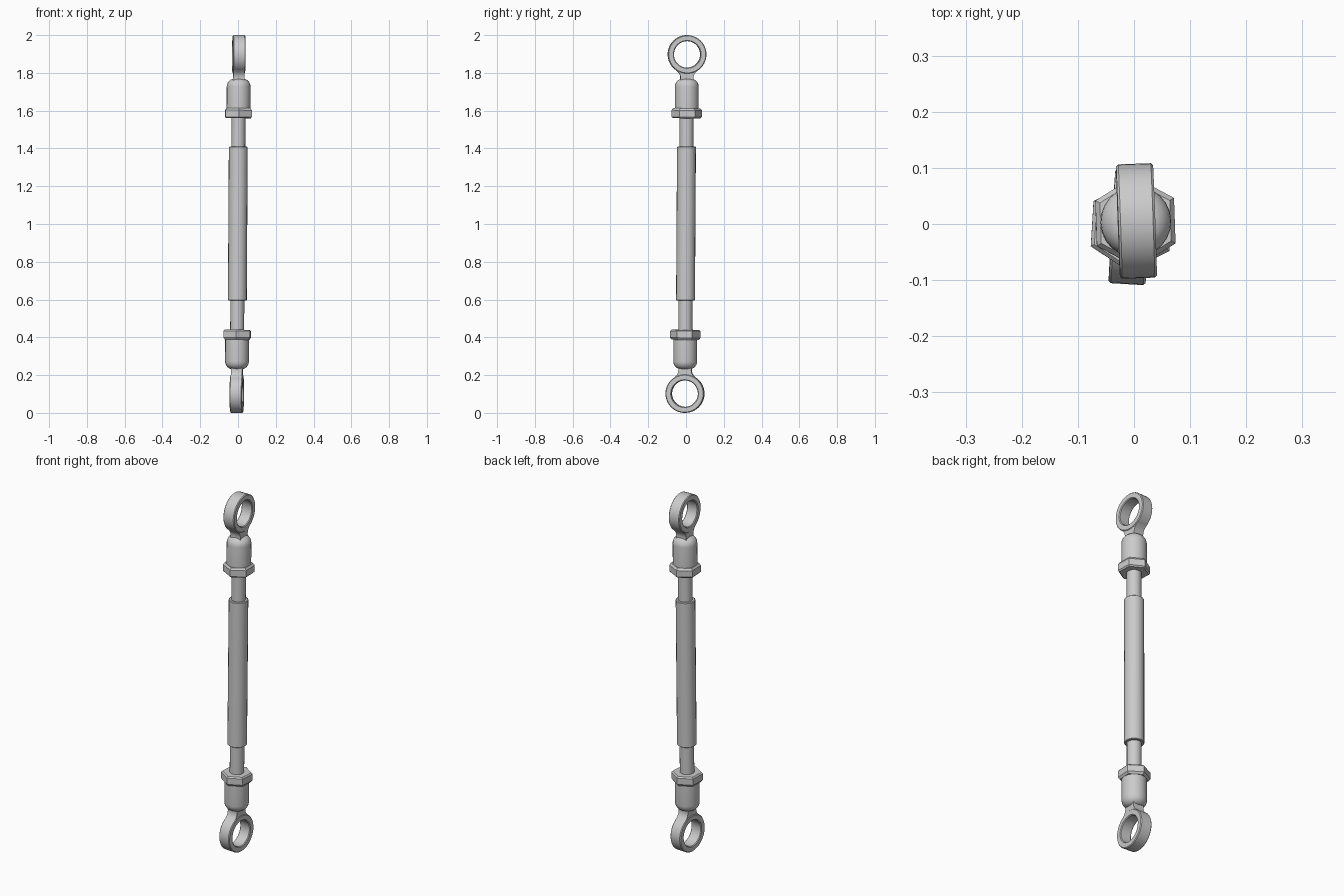
import bpy, bmesh, math
from mathutils import Matrix, Vector

if "Cube" in bpy.data.objects:
    bpy.data.objects.remove(bpy.data.objects["Cube"])

# The whole rod leans very slightly; both ends mirror about its middle
TILT = Vector((0, 0, 1)).rotation_difference(Vector((0.006, 0.006, 1))).to_matrix().to_4x4()
MID = Matrix.Translation((-0.001, 0, 1)) @ TILT


def finish(name, bm, matrix):
    bmesh.ops.remove_doubles(bm, verts=bm.verts, dist=1e-6)
    bmesh.ops.recalc_face_normals(bm, faces=bm.faces)
    mesh = bpy.data.meshes.new(name)
    bm.to_mesh(mesh)
    bm.free()
    mesh.transform(matrix)
    obj = bpy.data.objects.new(name, mesh)
    bpy.context.collection.objects.link(obj)
    bpy.ops.object.select_all(action='DESELECT')
    obj.select_set(True)
    bpy.context.view_layer.objects.active = obj
    bpy.ops.object.shade_smooth_by_angle(angle=math.radians(32))
    return obj


def lathe(name, profile, sides, matrix, phase=0.0, closed=False):
    """Stack rings of (radius, z); cap the ends, or join them into a loop."""
    bm = bmesh.new()
    rings = []
    for r, z in profile:
        rings.append([bm.verts.new((r * math.cos(phase + math.tau * i / sides),
                                    r * math.sin(phase + math.tau * i / sides), z))
                      for i in range(sides)])
    pairs = list(zip(rings, rings[1:]))
    if closed:
        pairs.append((rings[-1], rings[0]))
    else:
        bm.faces.new(rings[0])
        bm.faces.new(rings[-1])
    for a, b in pairs:
        for i in range(sides):
            j = (i + 1) % sides
            bm.faces.new((a[i], a[j], b[j], b[i]))
    return finish(name, bm, matrix)


def prism(name, outline, half, matrix):
    """Extrude a y-z outline along x."""
    bm = bmesh.new()
    face = bm.faces.new([bm.verts.new((-half, y, z)) for y, z in outline])
    moved = bmesh.ops.extrude_face_region(bm, geom=[face])['geom']
    bmesh.ops.translate(bm, vec=(2 * half, 0, 0),
                        verts=[v for v in moved if isinstance(v, bmesh.types.BMVert)])
    return finish(name, bm, matrix)


# Central sleeve
lathe("sleeve", [(0.046, -0.405), (0.05, -0.402), (0.05, 0.407), (0.046, 0.41)], 20, MID)

for label, yaw, flip in (("upper", 2, 0), ("lower", -3.5, math.pi)):
    m = MID @ Matrix.Rotation(math.radians(yaw), 4, 'Z') @ Matrix.Rotation(flip, 4, 'X')

    # Threaded rod between sleeve and socket
    lathe(label + "_rod", [(0.037, 0.38), (0.037, 0.62)], 20, m)

    # Chamfered hex lock nut, corners toward front and back
    lathe(label + "_nut", [(0.074, 0.56), (0.081, 0.567), (0.081, 0.602), (0.072, 0.613)],
          6, m, math.pi / 2)

    # Socket with a rounded shoulder
    shoulder = [(0.023 + 0.04 * math.cos(a), 0.727 + 0.042 * math.sin(a))
                for a in (math.pi / 2 * i / 6 for i in range(7))]
    lathe(label + "_socket", [(0.063, 0.605)] + shoulder, 24, m)

    # Flared neck running into the eye
    side = [(0.036, 0.75), (0.034, 0.775), (0.037, 0.79), (0.045, 0.803), (0.062, 0.818)]
    arc = [(0.086 * math.sin(a), 0.898 - 0.086 * math.cos(a))
           for a in (math.radians(d) for d in (36, 18, 0, -18, -36))]
    prism(label + "_neck", side + arc + [(-y, z) for y, z in reversed(side)], 0.030, m)

    # Eye ring with softened rims, hole along x
    w, b, ro, ri = 0.033, 0.004, 0.102, 0.070
    section = [(ri, -w + b), (ri + b, -w), (ro - b, -w), (ro, -w + b),
               (ro, w - b), (ro - b, w), (ri + b, w), (ri, w - b)]
    eye = m @ Matrix.Translation((0, 0, 0.898)) @ Matrix.Rotation(math.pi / 2, 4, 'Y')
    lathe(label + "_eye", section, 40, eye, closed=True)
